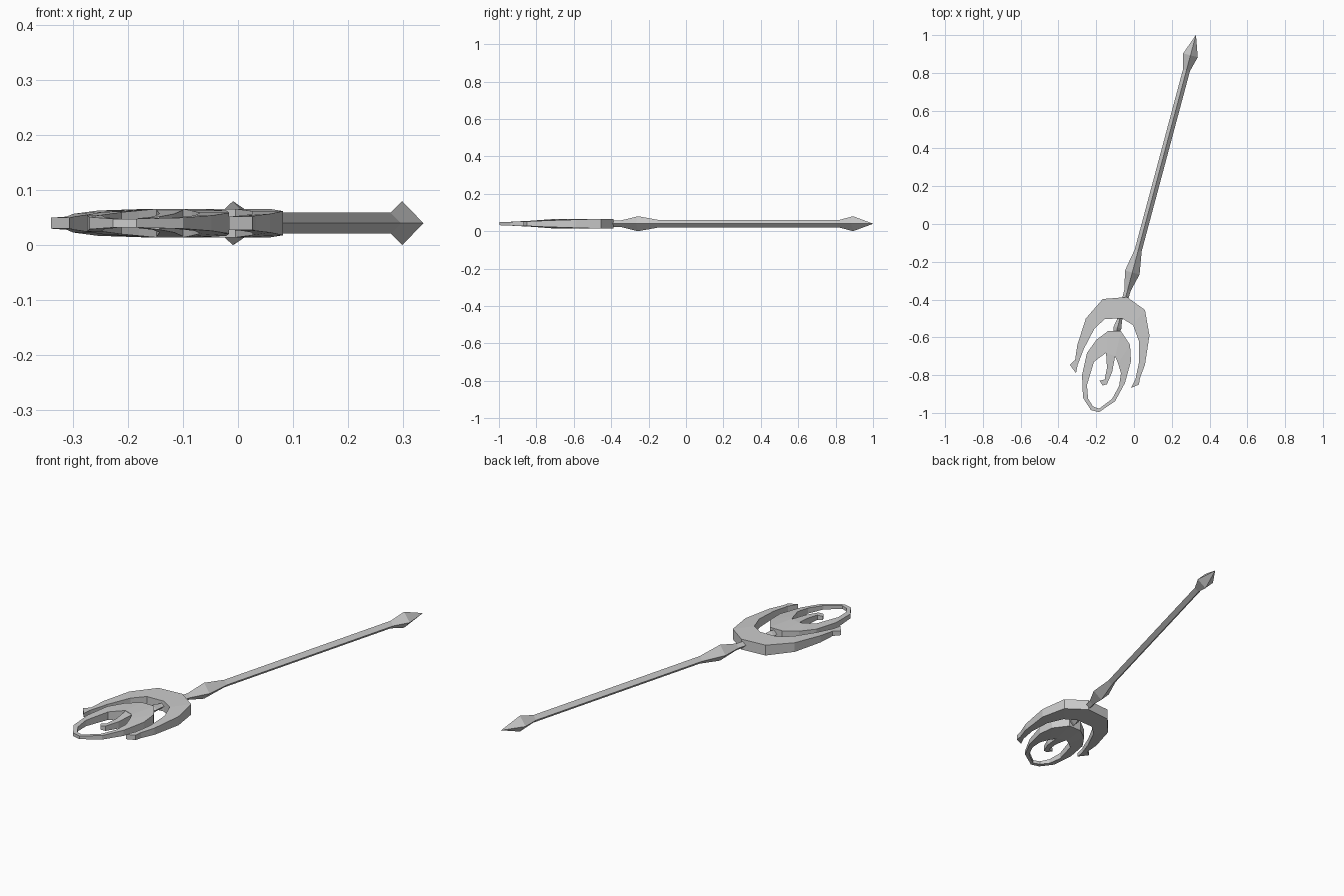
import bpy, bmesh
from math import radians, sin, cos
from mathutils import Vector

if "Cube" in bpy.data.objects:
    bpy.data.objects.remove(bpy.data.objects["Cube"])

Z = 0.04                      # mid-plane height
TILT = radians(15)            # lean of the staff axis in plan


def finish(bm, name):
    bmesh.ops.remove_doubles(bm, verts=bm.verts, dist=1e-5)
    bmesh.ops.recalc_face_normals(bm, faces=bm.faces)
    me = bpy.data.meshes.new(name)
    bm.to_mesh(me)
    bm.free()
    ob = bpy.data.objects.new(name, me)
    bpy.context.collection.objects.link(ob)
    return ob


def loft(name, rings, closed=False):
    """Skin a list of four-point sections into a solid."""
    bm = bmesh.new()
    vs = [[bm.verts.new(p) for p in r] for r in rings]
    n = len(vs)
    for i in range(n if closed else n - 1):
        a, b = vs[i], vs[(i + 1) % n]
        for k in range(4):
            m = (k + 1) % 4
            bm.faces.new((a[k], a[m], b[m], b[k]))
    if not closed:
        bm.faces.new(vs[0])
        bm.faces.new(vs[-1])
    return finish(bm, name)


def blade(name, sections, closed=False):
    """Flat band: each section is outer x, y, inner x, y, half thickness."""
    rings = [[(ox, oy, Z - h), (ox, oy, Z + h), (ix, iy, Z + h), (ix, iy, Z - h)]
             for ox, oy, ix, iy, h in sections]
    return loft(name, rings, closed)


def rod(name, profile):
    """Diamond-section rod on the tilted axis: (y, radius) stations."""
    side = Vector((cos(TILT), -sin(TILT), 0))
    up = Vector((0, 0, 1))
    rings = []
    for y, r in profile:
        c = Vector((-0.01 + (y + 0.26) * sin(TILT) / cos(TILT), y, Z))
        rings.append([c + side * r, c + up * r, c - side * r, c - up * r])
    return loft(name, rings)


# Staff with collar and pointed butt
rod("staff_shaft", [(-0.42, 0.016), (-0.35, 0.017), (-0.257, 0.04), (-0.14, 0.019),
                    (0.815, 0.019), (0.893, 0.04), (1.0, 0.0005)])

# Small joint between the crescent and the ring
rod("head_joint", [(-0.48, 0.013), (-0.51, 0.014), (-0.548, 0.021), (-0.585, 0.014)])

# Outer crescent
blade("outer_crescent", [
    (-.340, -.745, -.307, -.790, .010),
    (-.312, -.720, -.298, -.745, .012),
    (-.300, -.640, -.265, -.660, .017),
    (-.255, -.500, -.210, -.555, .023),
    (-.165, -.397, -.155, -.503, .026),
    (-.037, -.387, -.063, -.500, .026),
    (.058, -.455, -.005, -.535, .026),
    (.082, -.590, .026, -.620, .022),
    (.058, -.745, .026, -.735, .017),
    (.032, -.815, .008, -.820, .014),
    (.026, -.850, -.016, -.868, .012)])

# Inner tapering ring
blade("inner_ring", [
    (-.138, -.567, -.148, -.683, .026),
    (-.069, -.567, -.100, -.700, .026),
    (-.021, -.640, -.085, -.736, .023),
    (-.016, -.726, -.069, -.790, .019),
    (-.048, -.842, -.079, -.858, .014),
    (-.100, -.938, -.116, -.926, .010),
    (-.185, -.996, -.185, -.978, .008),
    (-.228, -.985, -.217, -.966, .008),
    (-.270, -.920, -.243, -.925, .011),
    (-.275, -.800, -.249, -.853, .015),
    (-.249, -.683, -.212, -.730, .020),
    (-.200, -.614, -.180, -.705, .023)], closed=True)

# Hook hanging inside the ring
blade("inner_hook", [
    (-.148, -.683, -.100, -.700, .024),
    (-.143, -.760, -.116, -.785, .017),
    (-.155, -.823, -.143, -.848, .012),
    (-.182, -.830, -.166, -.855, .009)])
